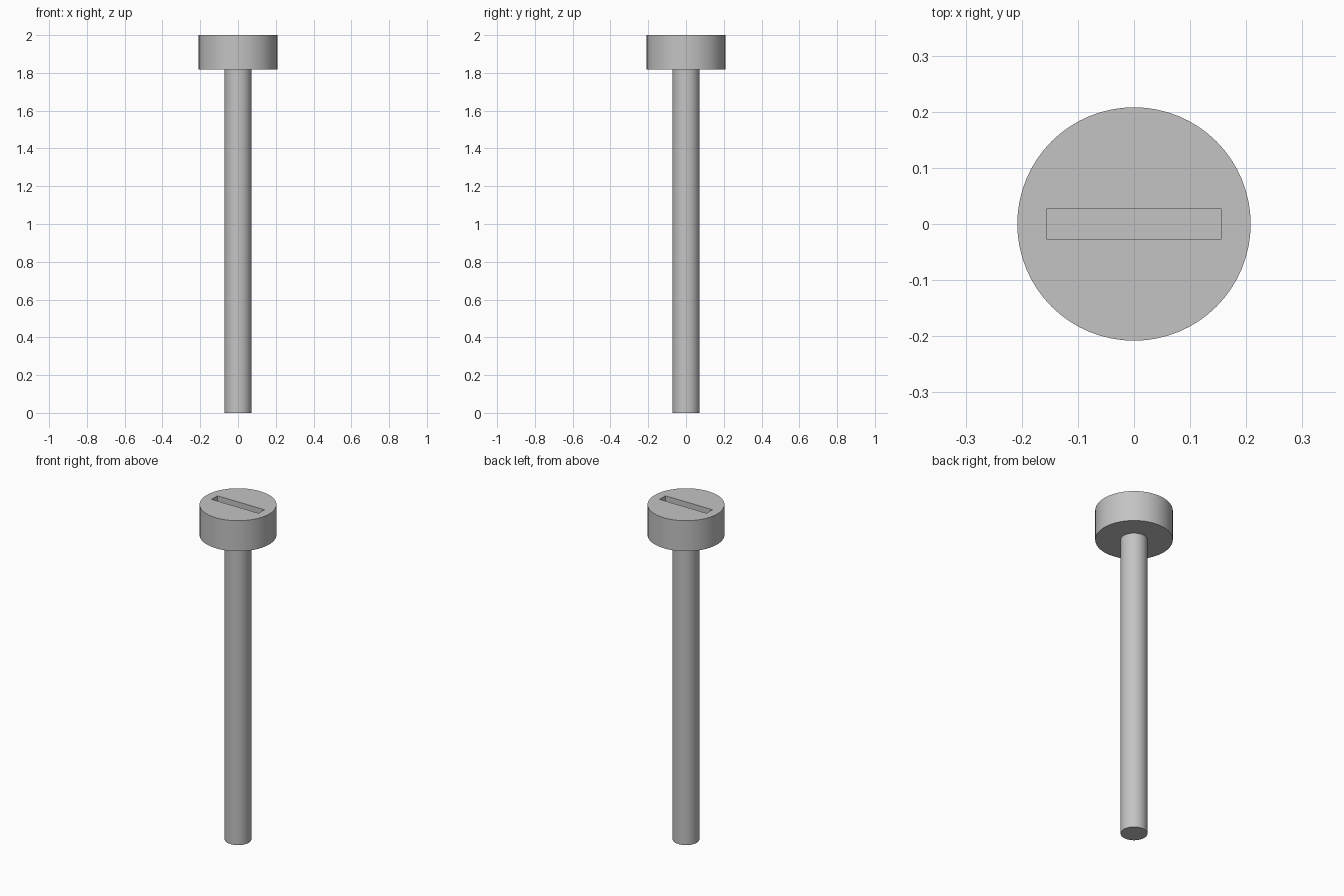
import bpy
import math

cube = bpy.data.objects.get("Cube")
if cube:
    bpy.data.objects.remove(cube, do_unlink=True)

HEIGHT = 2.0
HEAD_BASE = 1.818
SLOT_DEPTH = 0.09

steel = bpy.data.materials.new("grey steel")
steel.use_nodes = True
steel.diffuse_color = (0.55, 0.55, 0.55, 1)
steel.node_tree.nodes["Principled BSDF"].inputs["Base Color"].default_value = (0.55, 0.55, 0.55, 1)


def cylinder(name, radius, bottom, top):
    bpy.ops.mesh.primitive_cylinder_add(
        vertices=64, radius=radius, depth=top - bottom, location=(0, 0, (top + bottom) / 2))
    obj = bpy.context.object
    obj.name = name
    obj.data.materials.append(steel)
    return obj


# Shaft and head
shaft = cylinder("shaft", 0.072, 0, HEAD_BASE)
head = cylinder("head", 0.208, HEAD_BASE, HEIGHT)

# Slot cut into the top of the head
bpy.ops.mesh.primitive_cube_add(size=1, location=(0, 0, HEIGHT))
cutter = bpy.context.object
cutter.name = "slot_cutter"
cutter.scale = (0.31, 0.055, 2 * SLOT_DEPTH)
cutter.data.materials.append(steel)
cutter.hide_render = True
bpy.context.view_layer.update()

slot = head.modifiers.new("slot", 'BOOLEAN')
slot.operation = 'DIFFERENCE'
slot.solver = 'EXACT'
slot.object = cutter
bpy.ops.object.select_all(action='DESELECT')
head.select_set(True)
bpy.context.view_layer.objects.active = head
bpy.ops.object.modifier_apply(modifier=slot.name)
bpy.data.objects.remove(cutter, do_unlink=True)

# Smooth round sides with sharp rims
for part in (shaft, head):
    bpy.ops.object.select_all(action='DESELECT')
    part.select_set(True)
    bpy.context.view_layer.objects.active = part
    bpy.ops.object.shade_smooth_by_angle(angle=math.radians(30))
